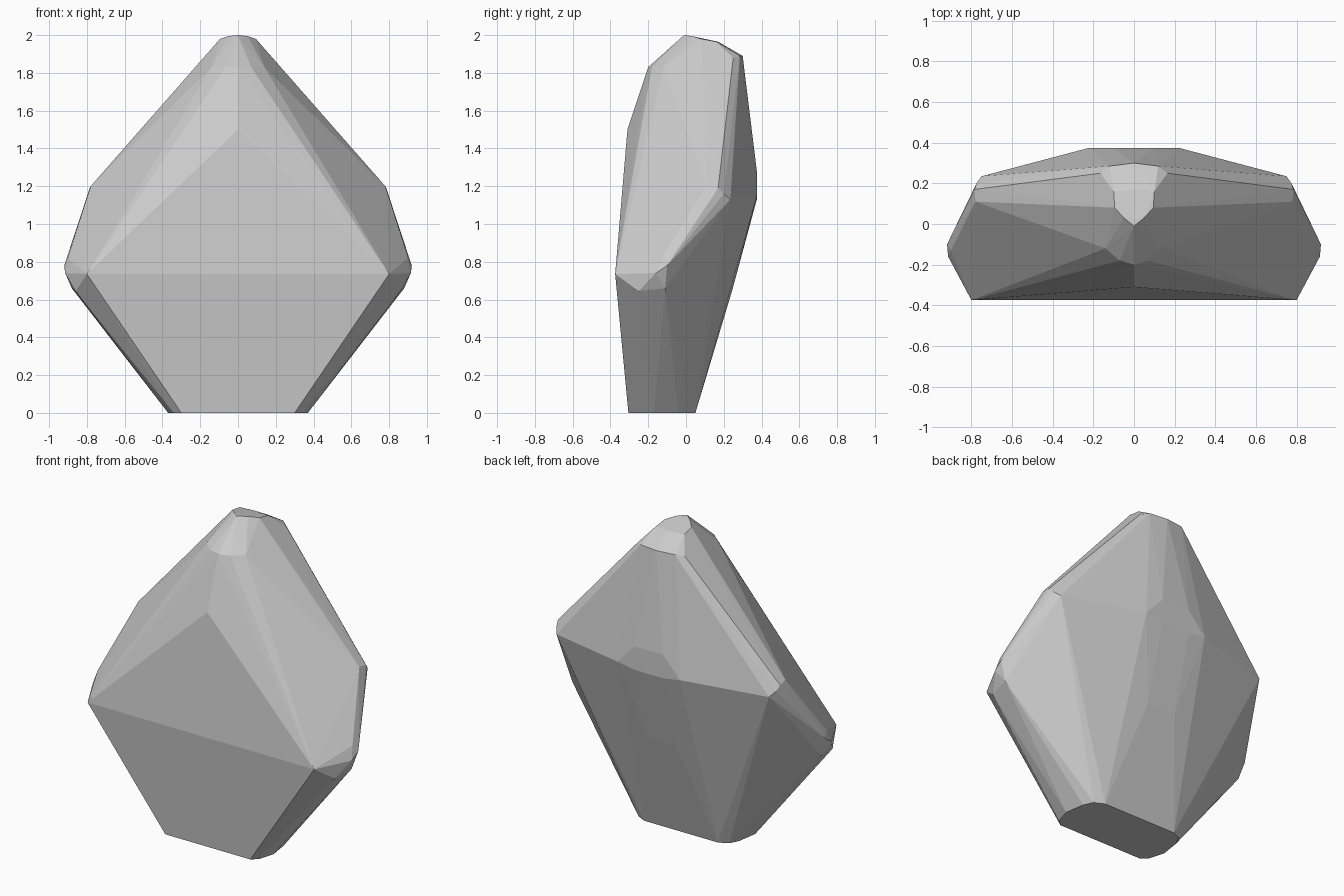
import bpy, bmesh

if "Cube" in bpy.data.objects:
    bpy.data.objects.remove(bpy.data.objects["Cube"])

# Corner points of the right half; the left half is mirrored
base = [(.30, -.305, 0), (.34, -.27, 0), (.37, -.17, 0), (.35, -.04, 0),
        (.32, .02, 0), (.26, .05, 0)]
side_corner = [(.80, -.375, .735), (.86, -.25, .645), (.88, -.11, .66),
               (.915, -.16, .74), (.92, -.10, .78), (.90, -.13, .82)]
shoulder = [(.75, .235, 1.13), (.775, .20, 1.16), (.785, .17, 1.19),
            (.78, .11, 1.20)]
back = [(.22, .375, 1.15), (.10, .375, 1.28), (.10, .375, 1.13), (.10, .245, .65)]
crown = [(0, -.31, 1.5), (0, -.20, 1.83), (.07, -.18, 1.83), (.14, -.12, 1.83),
         (0, -.01, 2.0), (.05, .03, 1.995), (.095, .08, 1.98), (.10, .16, 1.965),
         (0, .17, 1.965), (.165, .25, 1.88), (.12, .285, 1.89), (0, .30, 1.89)]

# Faceted stone: convex skin over the mirrored corners
bm = bmesh.new()
for x, y, z in base + side_corner + shoulder + back + crown:
    bm.verts.new((x, y, z))
    if x:
        bm.verts.new((-x, y, z))
hull = bmesh.ops.convex_hull(bm, input=bm.verts)
loose = [v for v in bm.verts if not v.link_faces]
bmesh.ops.delete(bm, geom=loose, context='VERTS')
bmesh.ops.dissolve_limit(bm, angle_limit=.01, verts=bm.verts, edges=bm.edges)
bmesh.ops.recalc_face_normals(bm, faces=bm.faces)

mesh = bpy.data.meshes.new("faceted_stone")
bm.to_mesh(mesh)
bm.free()
stone = bpy.data.objects.new("faceted_stone", mesh)
bpy.context.collection.objects.link(stone)
